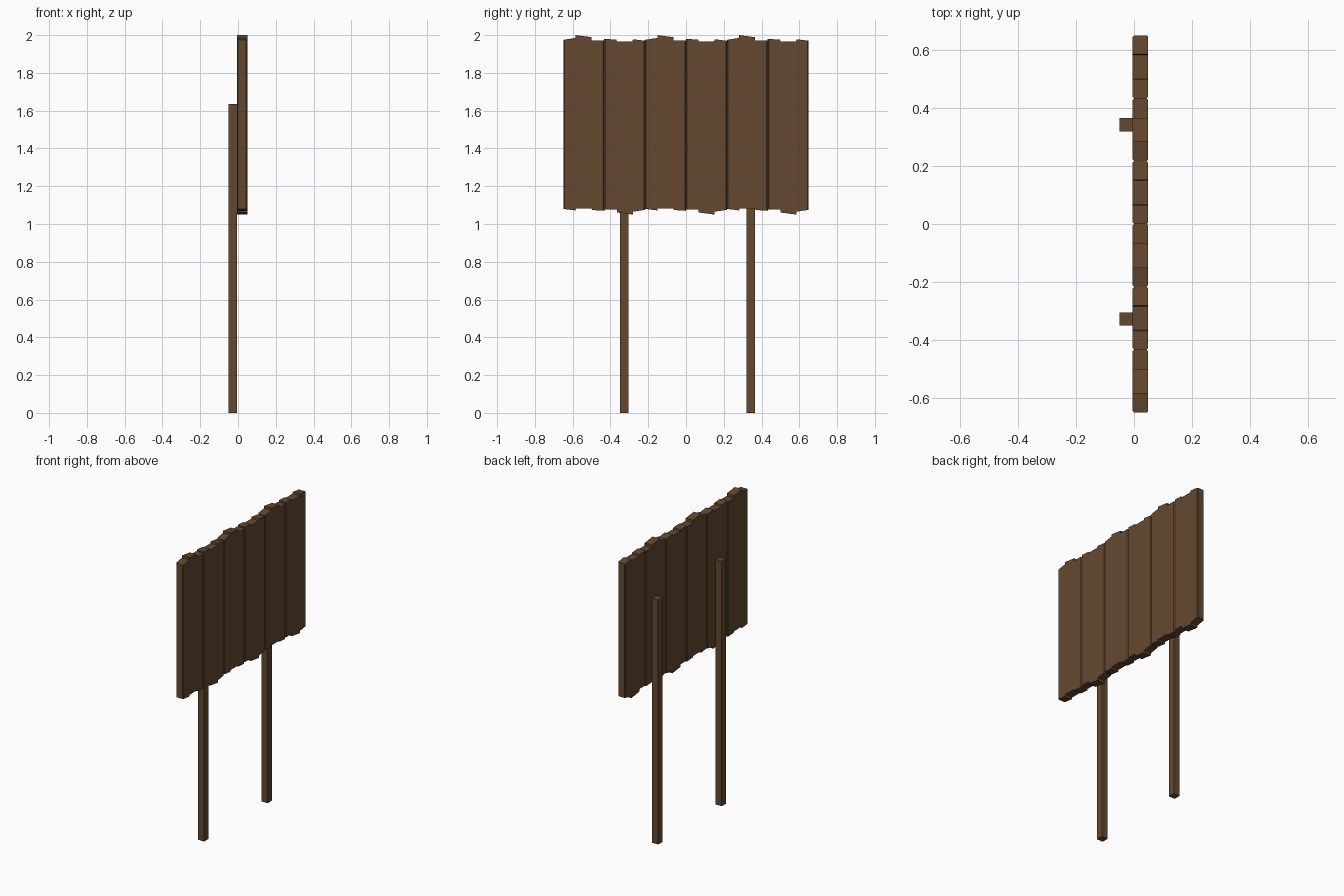
import bpy, bmesh

if "Cube" in bpy.data.objects:
    bpy.data.objects.remove(bpy.data.objects["Cube"])

wood = bpy.data.materials.new("brown_wood")
wood.diffuse_color = (0.127, 0.064, 0.028, 1)
wood.use_nodes = True
wood.node_tree.nodes["Principled BSDF"].inputs["Base Color"].default_value = wood.diffuse_color


def finish(bm, name):
    bmesh.ops.recalc_face_normals(bm, faces=bm.faces)
    mesh = bpy.data.meshes.new(name)
    bm.to_mesh(mesh)
    bm.free()
    mesh.materials.append(wood)
    obj = bpy.data.objects.new(name, mesh)
    bpy.context.collection.objects.link(obj)


# Plank outline (y, z) about its centre: ragged top, notched bottom
HALF = 0.1085
OUTLINE = [
    (-HALF, 0.450), (-0.043, 0.460), (-0.043, 0.475), (0.041, 0.464),
    (0.041, 0.447), (HALF, 0.447),
    (HALF, -0.455), (0.044, -0.451), (0.041, -0.442), (-0.041, -0.442),
    (-0.044, -0.453), (-HALF, -0.445),
]


def plank(name, y, flip):
    s = -1 if flip else 1  # every other plank is turned upside down
    bm = bmesh.new()
    face = bm.faces.new([bm.verts.new((-0.005, y + s * py, 1.525 + s * pz))
                         for py, pz in OUTLINE])
    ext = bmesh.ops.extrude_face_region(bm, geom=[face])
    moved = [v for v in ext["geom"] if isinstance(v, bmesh.types.BMVert)]
    bmesh.ops.translate(bm, verts=moved, vec=(0.054, 0, 0))
    # chamfer the four long upright edges
    long_edges = [e for e in bm.edges if e.calc_length() > 0.5]
    bmesh.ops.bevel(bm, geom=long_edges, offset=0.006, segments=1,
                    affect='EDGES', profile=0.5)
    finish(bm, name)


def post(name, y):
    bm = bmesh.new()
    bmesh.ops.create_cube(bm, size=1)
    for v in bm.verts:
        v.co = (-0.0275 + v.co.x * 0.045, y + v.co.y * 0.045,
                (v.co.z + 0.5) * 1.635)
    finish(bm, name)


# Sign board of six planks
for i in range(6):
    plank(f"board_plank_{i + 1}", (i - 2.5) * 0.2165, i % 2 == 1)

# Two supporting posts behind the board
post("post_left", -0.328)
post("post_right", 0.342)
